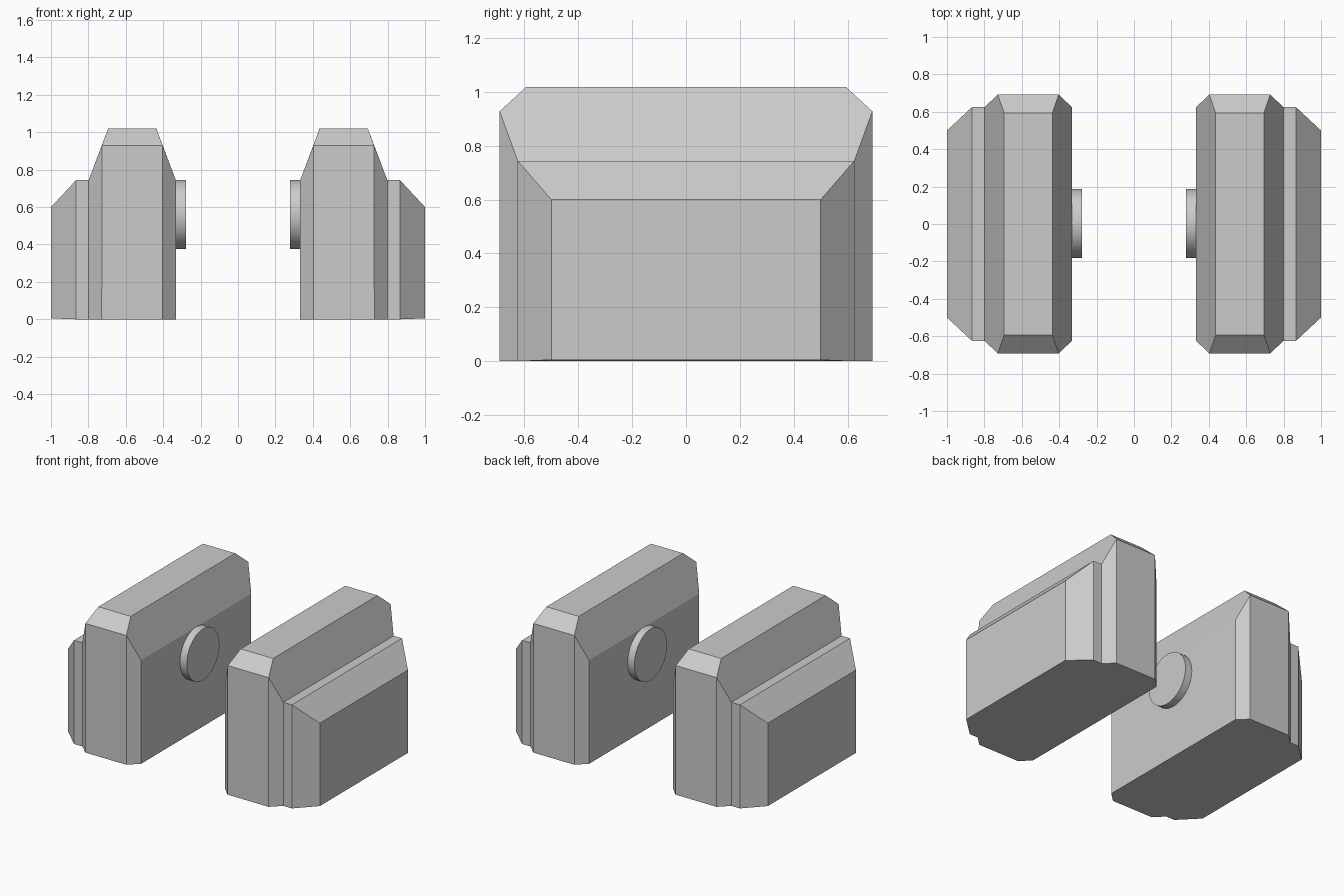
import bpy, bmesh, math
from mathutils import Matrix

if "Cube" in bpy.data.objects:
    bpy.data.objects.remove(bpy.data.objects["Cube"])

CENTRE = 0.5655           # x of the main block's middle
SEAM = CENTRE + 0.233     # x where the side step meets the main block


def add_hull(bm, points):
    verts = [bm.verts.new(p) for p in points]
    bmesh.ops.convex_hull(bm, input=verts)


def finish(bm, name):
    bmesh.ops.recalc_face_normals(bm, faces=bm.faces)
    mesh = bpy.data.meshes.new(name)
    bm.to_mesh(mesh)
    bm.free()
    ob = bpy.data.objects.new(name, mesh)
    bpy.context.collection.objects.link(ob)
    mod = ob.modifiers.new("Mirror", 'MIRROR')
    mod.use_axis = (True, False, False)
    return ob


# Main chamfered block: (half width x, half depth y, bottom or top z)
bm = bmesh.new()
corners = [(0.233, 0.625, 0), (0.163, 0.692, 0),
           (0.233, 0.625, 0.744), (0.1628, 0.692, 0.928), (0.129, 0.593, 1.019)]
add_hull(bm, [(CENTRE + sx * w, sy * d, z)
              for w, d, z in corners for sx in (-1, 1) for sy in (-1, 1)])

# Lower outer step: (x, half depth y, bottom z, top z)
steps = [(SEAM, 0.625, 0, 0.744), (0.866, 0.625, 0, 0.744), (1.0, 0.5, 0.005, 0.6)]
add_hull(bm, [(x, s * d, z) for x, d, lo, hi in steps
              for s in (-1, 1) for z in (lo, hi)])

# Join the two shells by removing the shared wall
bmesh.ops.dissolve_limit(bm, angle_limit=math.radians(1.5),
                         verts=bm.verts, edges=bm.edges)
wall = [f for f in bm.faces if all(abs(v.co.x - SEAM) < 1e-4 for v in f.verts)]
bmesh.ops.delete(bm, geom=wall, context='FACES')
bmesh.ops.remove_doubles(bm, verts=bm.verts, dist=1e-4)
finish(bm, "side_blocks")

# Round hub on each inner wall
bm = bmesh.new()
bmesh.ops.create_cone(bm, cap_ends=True, segments=48, radius1=0.185, radius2=0.185,
                      depth=0.06,
                      matrix=Matrix.Translation((0.309, 0.002, 0.56))
                      @ Matrix.Rotation(math.pi / 2, 4, 'Y'))
hub = finish(bm, "inner_hubs")
bpy.context.view_layer.objects.active = hub
hub.select_set(True)
bpy.ops.object.shade_smooth_by_angle(angle=math.radians(30))
